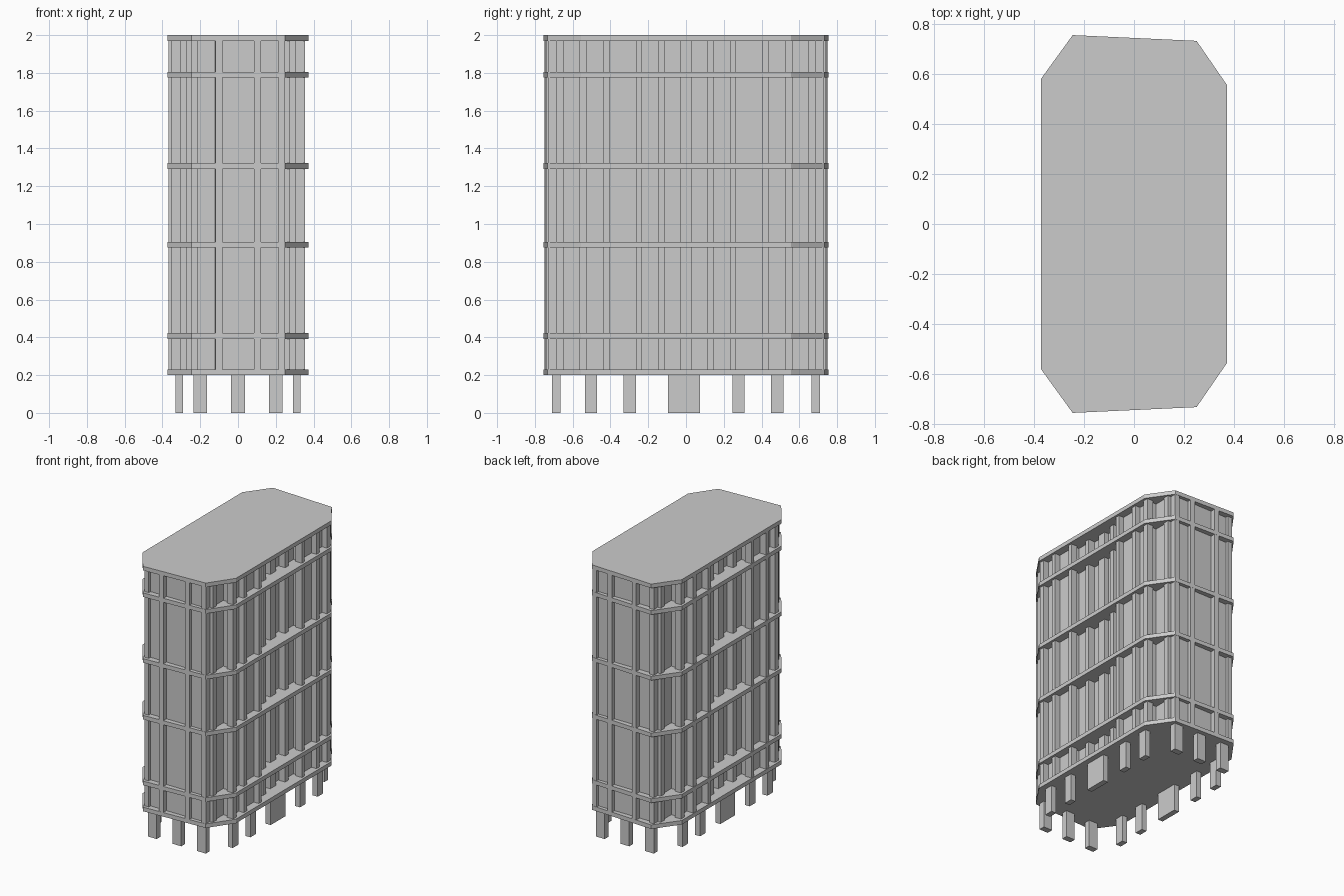
import bpy, bmesh, math
from mathutils import Matrix

cube = bpy.data.objects.get("Cube")
if cube:
    bpy.data.objects.remove(cube, do_unlink=True)

grey = bpy.data.materials.new("concrete_grey")
grey.use_nodes = True
grey.diffuse_color = (0.6, 0.6, 0.6, 1)
grey.node_tree.nodes["Principled BSDF"].inputs["Base Color"].default_value = (0.6, 0.6, 0.6, 1)


def finish(name, bm):
    bmesh.ops.recalc_face_normals(bm, faces=bm.faces)
    mesh = bpy.data.meshes.new(name)
    bm.to_mesh(mesh)
    bm.free()
    mesh.materials.append(grey)
    obj = bpy.data.objects.new(name, mesh)
    bpy.context.collection.objects.link(obj)


def prism(name, outline, z0, z1):
    bm = bmesh.new()
    low, high = [[bm.verts.new((x, y, z)) for x, y in outline] for z in (z0, z1)]
    bm.faces.new(low)
    bm.faces.new(high)
    for i in range(len(outline)):
        bm.faces.new((low[i - 1], low[i], high[i], high[i - 1]))
    finish(name, bm)


def box(name, x, y, width, depth, z0, z1, angle=0):
    bm = bmesh.new()
    bmesh.ops.create_cube(bm, size=1)
    matrix = (Matrix.Translation((x, y, (z0 + z1) / 2)) @ Matrix.Rotation(angle, 4, "Z")
              @ Matrix.Diagonal((width, depth, z1 - z0, 1)))
    bmesh.ops.transform(bm, matrix=matrix, verts=bm.verts)
    finish(name, bm)


# Floor slabs: chamfered outline mirrored front to back
front_half = [(-0.372, -0.58), (-0.245, -0.755), (0.25, -0.732), (0.372, -0.555)]
outline = front_half + [(x, -y) for x, y in reversed(front_half)]
for i, z in enumerate([0.2, 0.392, 0.875, 1.292, 1.775, 1.97]):
    prism(f"floor_slab_{i + 1}", outline, z, z + 0.03)

# Recessed wall core: stepped corners and a stepped bay on each long side
quarter = [(0.235, -0.71), (0.235, -0.665), (0.262, -0.665), (0.262, -0.545), (0.315, -0.545),
           (0.315, -0.25), (0.275, -0.25), (0.275, -0.13), (0.25, -0.13)]
right = quarter + [(x, -y) for x, y in reversed(quarter)]
core = right + [(-x, y) for x, y in reversed(right)]
prism("wall_core", core, 0.21, 1.99)

# Facade posts: x, y, size along x, size along y
posts = [
    (0.232, -0.708, 0.036, 0.046),
    (0.257, -0.665, 0.036, 0.04),
    (0.33, -0.545, 0.05, 0.04),
    (0.33, -0.422, 0.05, 0.036),
    (0.33, -0.25, 0.05, 0.032),
    (0.28, -0.13, 0.05, 0.036),
]
SLANT = 0.046
for sx, side in ((1, "right"), (-1, "left")):
    for sy, end in ((1, "front"), (-1, "back")):
        # End wall posts lie flush with the slanted slab edge
        box(f"end_post_{end}_{side}", sx * 0.102, sy * (-0.7165 + SLANT * sx * 0.102),
            0.036, 0.054, 0.21, 1.99, sy * SLANT)
        for i, (x, y, w, d) in enumerate(posts):
            # The left long wall stands slightly further out
            shift = 0.012 if sx < 0 and -0.5 < y < -0.2 else 0
            box(f"facade_post_{end}_{side}_{i + 1}", sx * (x + shift), sy * y, w, d, 0.21, 1.99)
    box(f"bay_centre_post_{side}", sx * 0.26, 0, 0.05, 0.064, 0.21, 1.99)

# Stilts under the lowest slab
for sy, end in ((1, "front"), (-1, "back")):
    for x in (-0.2, 0, 0.2):
        box(f"stilt_{end}", x, -0.688 * sy, 0.072, 0.045, 0, 0.205)
    for sx, side in ((1, "right"), (-1, "left")):
        for y in (-0.493, -0.288):
            box(f"stilt_{end}_{side}", sx * 0.312, y * sy - 0.01, 0.04, 0.065, 0, 0.205)
for sx, side in ((1, "right"), (-1, "left")):
    box(f"wide_stilt_{side}", sx * 0.312, -0.01, 0.04, 0.17, 0, 0.205)
